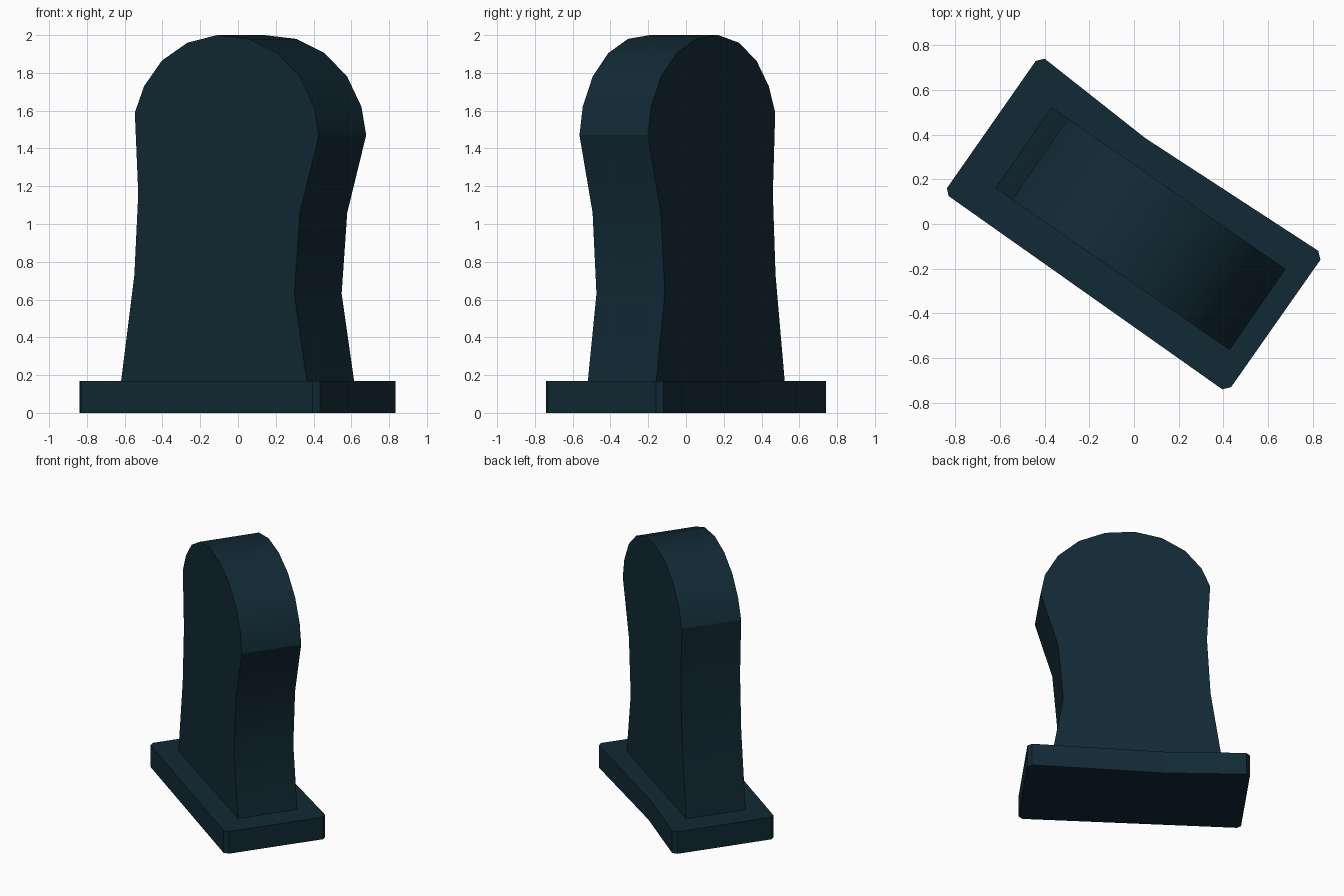
import bpy, bmesh, math
from mathutils import Matrix, Vector

if "Cube" in bpy.data.objects:
    bpy.data.objects.remove(bpy.data.objects["Cube"])

stone = bpy.data.materials.new("dark slate")
stone.diffuse_color = (0.0056, 0.0225, 0.0350, 1)
stone.use_nodes = True
stone.node_tree.nodes["Principled BSDF"].inputs["Base Color"].default_value = stone.diffuse_color


def prism(name, points, offset, matrix=Matrix()):
    """Extrude a closed 3D outline along an offset vector."""
    bm = bmesh.new()
    face = bm.faces.new([bm.verts.new(p) for p in points])
    result = bmesh.ops.extrude_face_region(bm, geom=[face], use_keep_orig=True)
    moved = [g for g in result["geom"] if isinstance(g, bmesh.types.BMVert)]
    bmesh.ops.translate(bm, verts=moved, vec=Vector(offset))
    bmesh.ops.recalc_face_normals(bm, faces=bm.faces)
    bm.transform(matrix)
    mesh = bpy.data.meshes.new(name)
    bm.to_mesh(mesh)
    bm.free()
    mesh.materials.append(stone)
    obj = bpy.data.objects.new(name, mesh)
    bpy.context.collection.objects.link(obj)
    return obj


# Plinth: worn rectangle with clipped corners and a dented back edge
plinth = [(-0.44, 0.73), (-0.40, 0.74), (0.05, 0.385), (0.825, -0.12),
          (0.835, -0.16), (0.435, -0.73), (0.395, -0.74),
          (-0.83, 0.125), (-0.838, 0.16)]
prism("plinth", [(x, y, 0) for x, y in plinth], (0, 0, 0.17))

# Headstone: waisted slab with an uneven rounded top, turned on the plinth
profile = [(-0.60, 0.17), (-0.515, 0.73), (-0.49, 1.16), (-0.512, 1.59),
           (-0.452, 1.73), (-0.338, 1.865), (-0.173, 1.96), (0.018, 2.0),
           (0.222, 1.98), (0.405, 1.905), (0.551, 1.78), (0.643, 1.62),
           (0.673, 1.47), (0.551, 1.06), (0.515, 0.63), (0.595, 0.17)]
depth = 0.44
turn = Matrix.Rotation(math.radians(-34.7), 4, 'Z')
slab = prism("headstone", [(u, -depth / 2, z) for u, z in profile],
             (0, depth, 0), turn)

# Soft shading round the arch, crisp shoulders and face edges
bpy.context.view_layer.objects.active = slab
slab.select_set(True)
bpy.ops.object.shade_smooth_by_angle(angle=math.radians(24))
